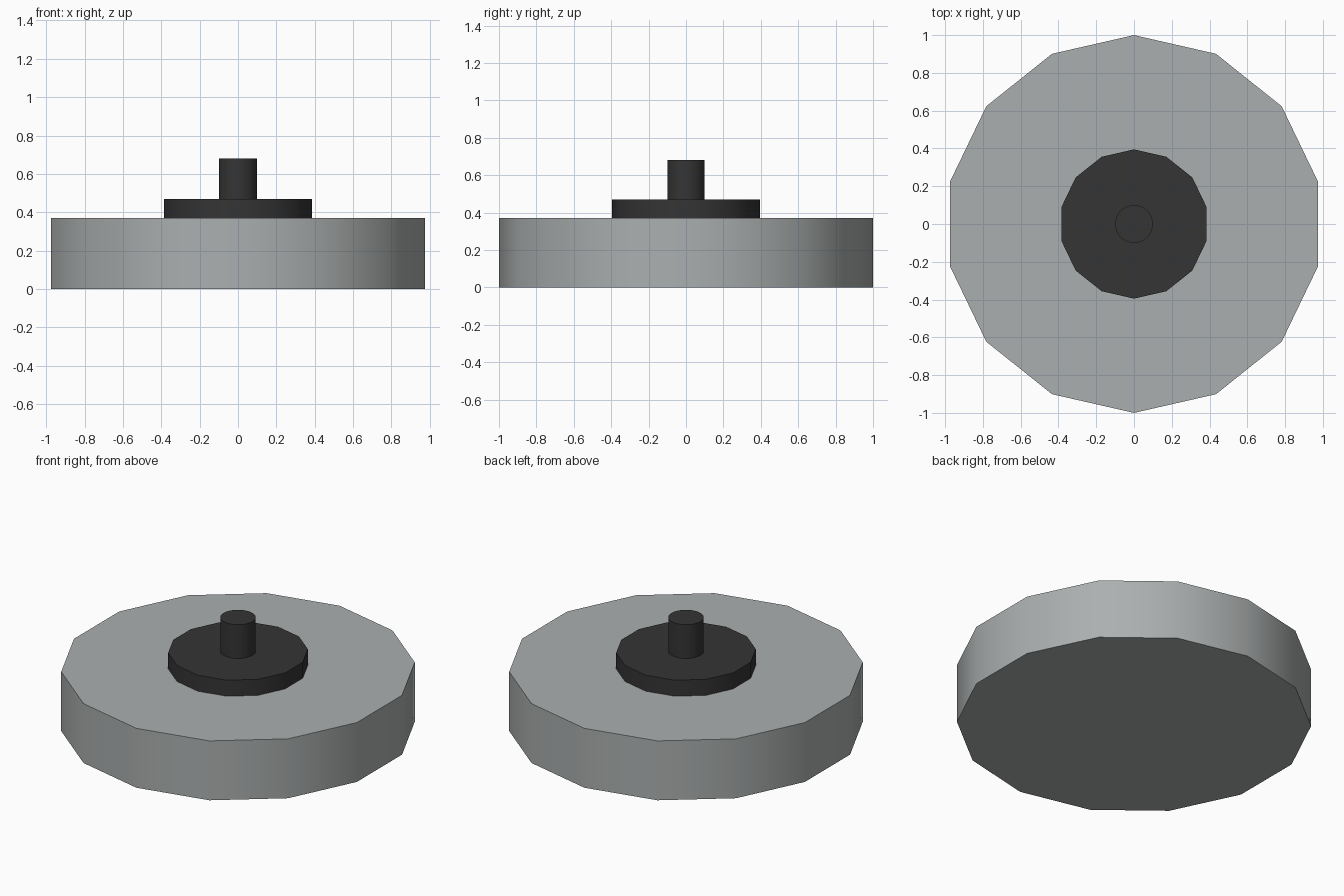
import bpy
import math

if "Cube" in bpy.data.objects:
    bpy.data.objects.remove(bpy.data.objects["Cube"])


def material(name, rgb):
    m = bpy.data.materials.new(name)
    m.diffuse_color = (*rgb, 1.0)
    m.use_nodes = True
    m.node_tree.nodes["Principled BSDF"].inputs["Base Color"].default_value = m.diffuse_color
    return m


grey = material("light grey", (0.41, 0.43, 0.43))
black = material("soft black", (0.035, 0.035, 0.035))


def disc(name, sides, radius, z0, z1, mat):
    """Upright cylinder between two heights, smooth round the side."""
    bpy.ops.mesh.primitive_cylinder_add(
        vertices=sides, radius=radius, depth=z1 - z0,
        location=(0, 0, (z0 + z1) / 2))
    ob = bpy.context.object
    ob.name = name
    ob.data.materials.append(mat)
    bpy.ops.object.shade_smooth_by_angle(angle=math.radians(35))
    return ob


# Wide base, raised collar and central stem
disc("base", 14, 1.0, 0.0, 0.37, grey)
disc("collar", 14, 0.395, 0.37, 0.47, black)
disc("stem", 32, 0.10, 0.47, 0.68, black)
